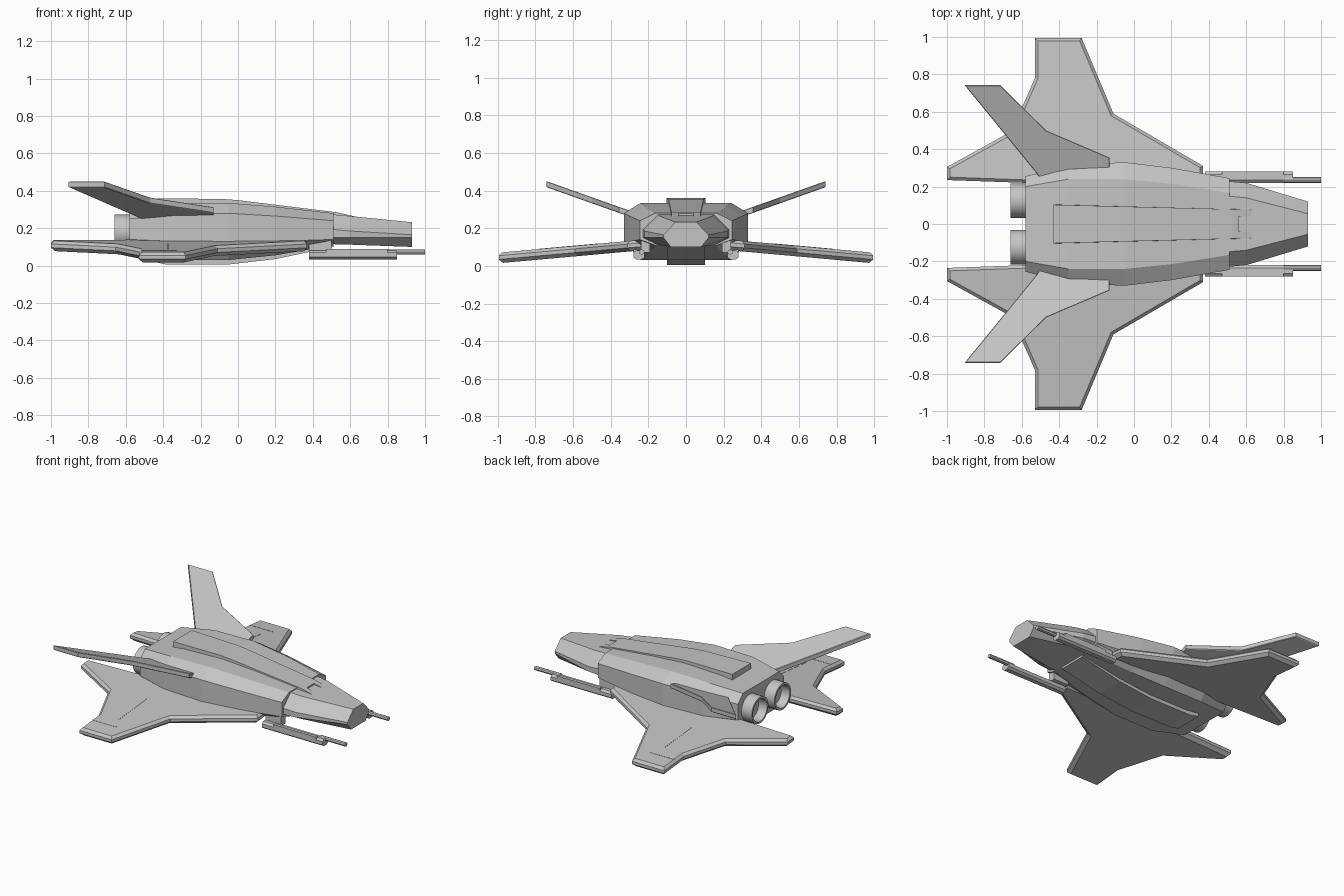
import bpy, bmesh, math
from mathutils import Vector

if "Cube" in bpy.data.objects:
    bpy.data.objects.remove(bpy.data.objects["Cube"])

grey = bpy.data.materials.new("hull_grey")
grey.diffuse_color = (0.56, 0.56, 0.56, 1)
grey.use_nodes = True
grey.node_tree.nodes["Principled BSDF"].inputs["Base Color"].default_value = grey.diffuse_color


def finish(bm, name, smooth=False):
    bmesh.ops.recalc_face_normals(bm, faces=bm.faces)
    me = bpy.data.meshes.new(name)
    bm.to_mesh(me)
    bm.free()
    ob = bpy.data.objects.new(name, me)
    bpy.context.collection.objects.link(ob)
    me.materials.append(grey)
    if smooth:
        bpy.context.view_layer.objects.active = ob
        ob.select_set(True)
        bpy.ops.object.shade_smooth_by_angle(angle=math.radians(35))
        ob.select_set(False)
    return ob


def loft(name, rings, closed=False, smooth=False):
    """Skin a list of equal-length rings; cap the ends unless the loft closes on itself."""
    bm = bmesh.new()
    rows = [[bm.verts.new(p) for p in r] for r in rings]
    n = len(rows[0])
    for a, b in zip(rows, rows[1:] + (rows[:1] if closed else [])):
        for i in range(n):
            j = (i + 1) % n
            bm.faces.new((a[i], a[j], b[j], b[i]))
    if not closed:
        bm.faces.new(rows[0])
        bm.faces.new(rows[-1])
    return finish(bm, name, smooth)


def octagon(x, wide, top, bot, z_top, z_up, z_low, z_bot):
    half = [(top, z_top), (wide, z_up), (wide, z_low), (bot, z_bot)]
    return [(x, y, z) for y, z in half] + [(x, -y, z) for y, z in reversed(half)]


def inset(poly, d):
    """Offset a polygon inwards by d with mitred corners."""
    pts = [Vector(p) for p in poly]
    area = sum(a.x * b.y - b.x * a.y for a, b in zip(pts, pts[1:] + pts[:1]))
    s = 1 if area > 0 else -1
    out = []
    for i, p in enumerate(pts):
        e1 = (p - pts[i - 1]).normalized()
        e2 = (pts[(i + 1) % len(pts)] - p).normalized()
        n1, n2 = Vector((-e1.y, e1.x)) * s, Vector((-e2.y, e2.x)) * s
        out.append(p + (n1 + n2) * d / max(0.3, 1 + n1.dot(n2)))
    return out


def plate(name, poly, layers, height, side):
    """Slanted plate: layers are (inset, z offset), height(y) gives the mid plane."""
    return loft(name, [[(p[0], side * p[1], height(p[1]) + dz) for p in inset(poly, d)]
                       for d, dz in layers])


def box(name, x0, x1, y0, y1, z0, z1):
    return loft(name, [[(x, y0, z0), (x, y1, z0), (x, y1, z1), (x, y0, z1)] for x in (x0, x1)])


def tube(name, x0, x1, y, z, r_out, r_in, depth, n=24):
    """Open nozzle facing -x (or barrel facing +x) with a recessed floor."""
    prof = [(x1, r_out * 0.9), (x1, r_out), (x0, r_out), (x0, r_in), (x0 + depth, r_in * 0.9)]
    return loft(name, [[(x, y + r * math.cos(2 * math.pi * k / n), z + r * math.sin(2 * math.pi * k / n))
                        for k in range(n)] for x, r in prof], smooth=True)


# Main fuselage and nose
loft("fuselage", [octagon(*s) for s in (
    (-0.58, .255, .20, .19, .305, .25, .14, .06),
    (-0.35, .315, .24, .24, .33, .275, .13, .03),
    (-0.05, .33, .24, .24, .335, .28, .13, .03),
    (0.20, .30, .215, .21, .315, .265, .13, .055),
    (0.51, .245, .165, .16, .28, .24, .14, .108))])
loft("nose", [octagon(*s) for s in (
    (0.49, .23, .15, .16, .275, .195, .15, .115),
    (0.60, .22, .14, .15, .265, .185, .15, .112),
    (0.93, .12, .055, .08, .232, .165, .15, .10))])

# Raised spine with a forked front end
SPINE_TOP = [(-.43, .36), (-.08, .356), (.0, .35), (.53, .285), (.68, .25)]


def spine_z(x):
    for (xa, za), (xb, zb) in zip(SPINE_TOP, SPINE_TOP[1:]):
        if x <= xb:
            return za + (zb - za) * (x - xa) / (xb - xa)
    return SPINE_TOP[-1][1]


def spine_w(x):
    return .108 - .028 * (x + .43) / 1.1


loft("spine", [[(x, -spine_w(x), .2), (x, spine_w(x), .2), (x, spine_w(x) - .005, spine_z(x)),
                (x, -spine_w(x) + .005, spine_z(x))] for x in (-.43, -.08, 0, .53, .56)])
for s in (1, -1):
    loft("spine_prong", [[(x, s * .04, .2), (x, s * spine_w(x), .2),
                          (x, s * (spine_w(x) - .005), spine_z(x)), (x, s * .04, spine_z(x))]
                         for x in (.55, .67)])

# Belly keel
loft("keel", [[(x, -.1, .15), (x, .1, .15), (x, .1, z), (x, -.1, z)]
              for x, z in ((-.45, .02), (-.38, .005), (-.06, .005), (.2, .035), (.51, .1))])

# Wing and tail fin outlines
WING = [(.37, .22), (.37, .31), (-.11, .59), (-.28, .995), (-.53, .995), (-.53, .78),
        (-.655, .495), (-1, .305), (-1, .235), (-.58, .22)]
FIN = [(-.13, .29), (-.13, .355), (-.47, .50), (-.715, .742), (-.905, .742), (-.52, .27), (-.5, .24)]


def wing_z(y):
    return .11 - .09 * (y - .24)


def fin_z(y):
    return .29 + .355 * (y - .335)


for s, tag in ((1, "left"), (-1, "right")):
    plate(tag + "_wing", WING, [(.022, -.028), (0, -.008), (0, .012), (.016, .028)], wing_z, s)
    plate(tag + "_tail_fin", FIN, [(.003, -.016), (0, -.013), (0, .013), (.003, .016)], fin_z, s)

    # Thin seam strips on the wing
    for a, b in (((-.377, .47), (-.371, .78)), ((-.515, .865), (-.33, .871))):
        plate(tag + "_wing_seam", [a, (b[0], a[1]), b, (a[0], b[1])],
              [(0, .02), (0, .0295)], wing_z, s)

    # Engine nozzle
    tube(tag + "_engine", -.66, -.55, s * .125, .18, .092, .078, .06)

    # Underslung gun: housing, barrel and side rod
    loft(tag + "_gun_housing", [[(x, s * (.25 + .03 * c), .058 + .024 * d) for c, d in
                                 ((-1, -.5), (-.5, -1), (.5, -1), (1, -.5), (1, .5), (.5, 1), (-.5, 1), (-1, .5))]
                                for x in (.38, .85)])
    loft(tag + "_gun_barrel", [[(x, s * .235 + .015 * math.cos(k * math.pi / 4),
                                 .073 + .014 * math.sin(k * math.pi / 4)) for k in range(8)]
                               for x in (.8, 1.0)])
    box(tag + "_gun_rail", .47, .80, s * .258, s * .28, .07, .088)
    # Pylon joining the gun to the hull
    box(tag + "_gun_pylon", .38, .50, s * .19, s * .24, .07, .15)
